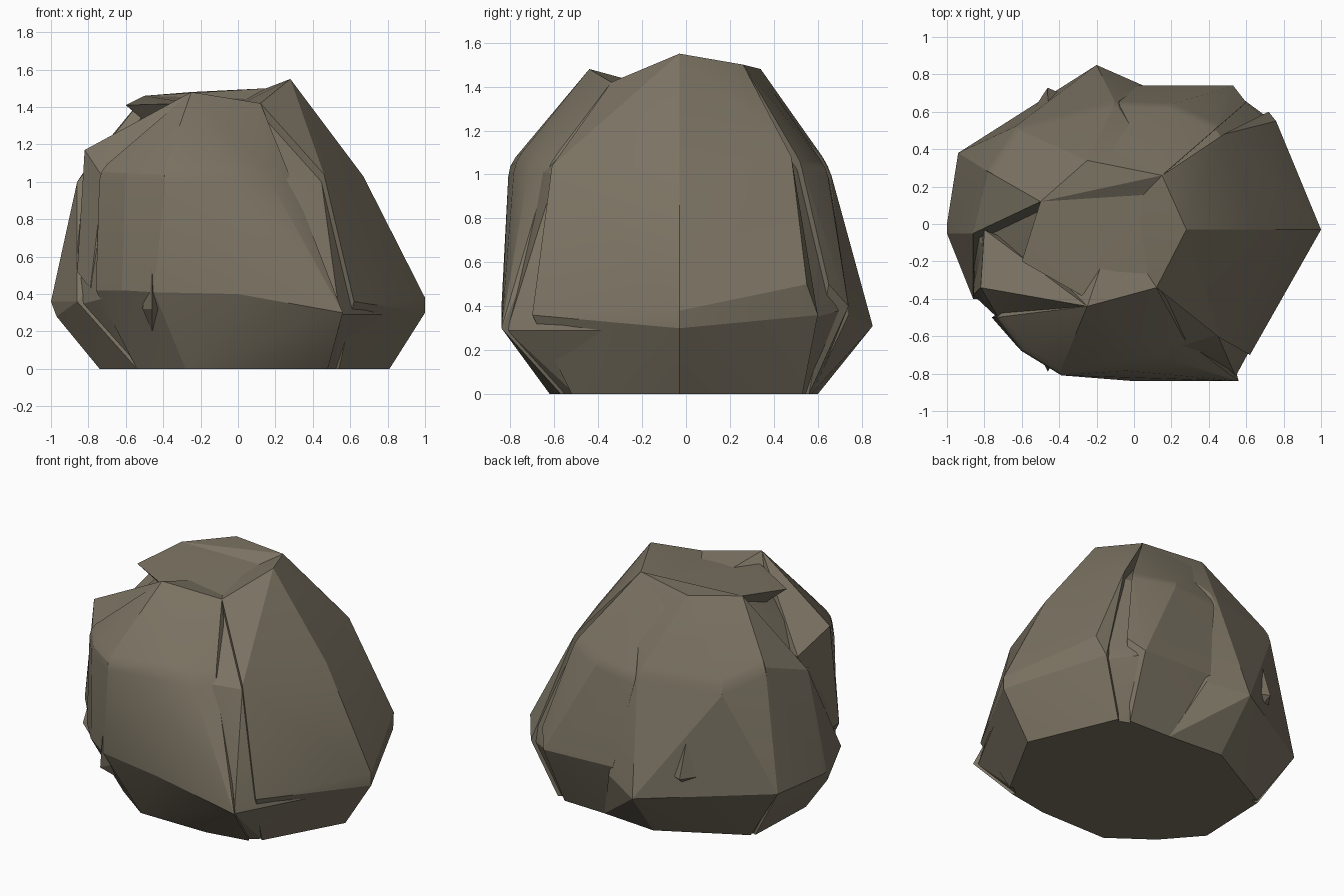
import bpy, bmesh, math
from mathutils import Vector

cube = bpy.data.objects.get("Cube")
if cube:
    bpy.data.objects.remove(cube, do_unlink=True)

# Single weathered stone colour
stone = bpy.data.materials.new("brown_grey_stone")
stone.use_nodes = True
colour = (0.2, 0.173, 0.125, 1)
stone.diffuse_color = colour
shader = stone.node_tree.nodes["Principled BSDF"]
shader.inputs["Base Color"].default_value = colour
shader.inputs["Roughness"].default_value = 0.9


def chunk(name, points, chamfer=0.0):
    """Convex piece of rock around its corner points, shoulder edges chamfered."""
    bm = bmesh.new()
    for p in points:
        bm.verts.new(Vector(p))
    hull = bmesh.ops.convex_hull(bm, input=bm.verts)
    spare = [v for v in hull["geom_interior"] + hull["geom_unused"]
             if isinstance(v, bmesh.types.BMVert)]
    bmesh.ops.delete(bm, geom=list(set(spare)), context='VERTS')
    bmesh.ops.dissolve_limit(bm, angle_limit=math.radians(4),
                             verts=bm.verts, edges=bm.edges)
    if chamfer:
        rim = [e for e in bm.edges if e.calc_face_angle(0) > .1
               and all(.9 < v.co.z < 1.16 for v in e.verts)]
        bmesh.ops.bevel(bm, geom=rim, offset=chamfer, segments=2,
                        profile=.5, affect='EDGES', clamp_overlap=True)
    bmesh.ops.recalc_face_normals(bm, faces=bm.faces)
    mesh = bpy.data.meshes.new(name)
    bm.to_mesh(mesh)
    bm.free()
    mesh.materials.append(stone)
    obj = bpy.data.objects.new(name, mesh)
    bpy.context.collection.objects.link(obj)
    bpy.ops.object.select_all(action='DESELECT')
    obj.select_set(True)
    bpy.context.view_layer.objects.active = obj
    bpy.ops.object.shade_smooth_by_angle(angle=math.radians(18))


# Shared corners of the crown, where neighbouring slabs meet
peak = (.28, -.03, 1.55)
crown_front = (-.25, -.44, 1.48)
crown_front_left = (.12, -.34, 1.42)
crown_back_left = (.15, .26, 1.5)
crown_back = (-.25, .34, 1.48)
crown_back_right = (-.5, .12, 1.46)
crown_right = (-.6, -.2, 1.41)

# Large ridged slab on the +x side
left_slab = [
    peak, crown_front_left, crown_back_left,
    (.67, -.03, 1.03), (.46, -.61, 1.04), (.48, .48, 1.08),
    (1, -.03, .38), (1, -.03, .3), (.62, -.7, .36), (.76, .55, .5), (.72, .6, .36),
    (.81, -.03, 0), (.54, -.52, 0), (.57, .53, 0)]

# Broad near-vertical face at the front, wrapping round to the -x side
front_slab = [
    crown_front, crown_front_left,
    (.27, -.62, 1.05), (.16, -.71, 1.04), (-.08, -.78, 1.06), (-.4, -.81, 1.04),
    (-.6, -.68, 1.05), (-.74, -.5, 1.06), (-.76, -.5, .42), (-.62, -.66, .42),
    (-.45, -.77, .41), (0, -.84, .4), (.2, -.83, .37), (.56, -.84, .3),
    (.48, -.57, 0), (.2, -.62, 0), (-.28, -.62, 0), (-.54, -.43, 0)]

# Lower outward bulge on the -x side
right_foot = [
    crown_back_right, (-.86, -.05, 1.0), (-.78, .28, 1.12),
    (-1, -.05, .36), (-1, .0, .36), (-.97, -.1, .28), (-.86, -.4, .36),
    (-.94, .38, .36), (-.77, -.2, .1), (-.74, -.2, 0), (-.72, .3, 0),
    (-.54, -.43, 0)]

# Sloping slab at the back
back_slab = [
    crown_back, crown_back_left, crown_back_right,
    (-.1, .65, 1.04), (-.63, .52, 1.04), (-.78, .28, 1.12),
    (-.2, .85, .31), (-.94, .38, .36), (.05, .74, .36),
    (-.18, .6, 0), (-.7, .32, 0), (.2, .57, 0)]

# Smaller slab filling the back corner on the +x side
back_left_slab = [
    crown_back_left, (-.2, .34, 1.46), (.2, .64, 1.03), (.45, .52, 1.06),
    (-.1, .65, 1.0), (.53, .74, .4), (.02, .74, .42), (.6, .65, .5),
    (.5, .56, 0), (-.1, .58, 0)]

axis = [(-.1, 0, 1.36), (-.1, 0, 0)]
chunk("left_slab", left_slab + axis)
chunk("front_slab", front_slab + axis, chamfer=.05)
chunk("right_foot", right_foot + axis)
chunk("back_slab", back_slab + axis, chamfer=.05)
chunk("back_left_slab", back_left_slab + axis, chamfer=.04)

# Solid core just behind the slab faces, closing the cracks between them
outer = left_slab + front_slab + right_foot + back_left_slab
chunk("core", [(x * .97, y * .97, min(z * .965, 1.39)) for x, y, z in outer])

# Overhanging shoulder on the -x side
chunk("right_shoulder", [
    crown_front, (-.25, -.57, 1.22), (-.82, -.34, 1.17), (-.55, -.2, 1.25),
    (-.8, -.03, 1.08), (-.86, -.38, .52), (-.79, -.44, .43), (-.84, -.15, .5),
    (-.72, -.51, 1.02), (-.2, -.3, 1.0)])

# Slightly sunken crown between the slabs
chunk("crown", [(.1, -.32, 1.4), (.2, 0, 1.42), (.14, .24, 1.45), (-.25, .32, 1.45),
                crown_back_right, crown_right, (-.25, -.4, 1.42), (0, 0, .9)])

# Slivers of stone split from the faces: tip, foot, half width, outward direction
slivers = {
    "front_sliver": ((-.46, -.73, .82), (-.46, -.75, .32), .05, (0, -1, 0)),
    "back_sliver": ((-.46, .55, 1.0), (-.45, .69, .46), .12, (-.3, 1, 0)),
}
for name, (tip, foot, half, out) in slivers.items():
    tip, foot, out = Vector(tip), Vector(foot), Vector(out).normalized()
    side = out.cross(Vector((0, 0, 1))) * half
    below = foot - out * .12 - Vector((0, 0, .12))
    chunk(name, [tip, foot + out * .04, foot + side - out * .06,
                 foot - side - out * .06, below, tip - out * .12])
